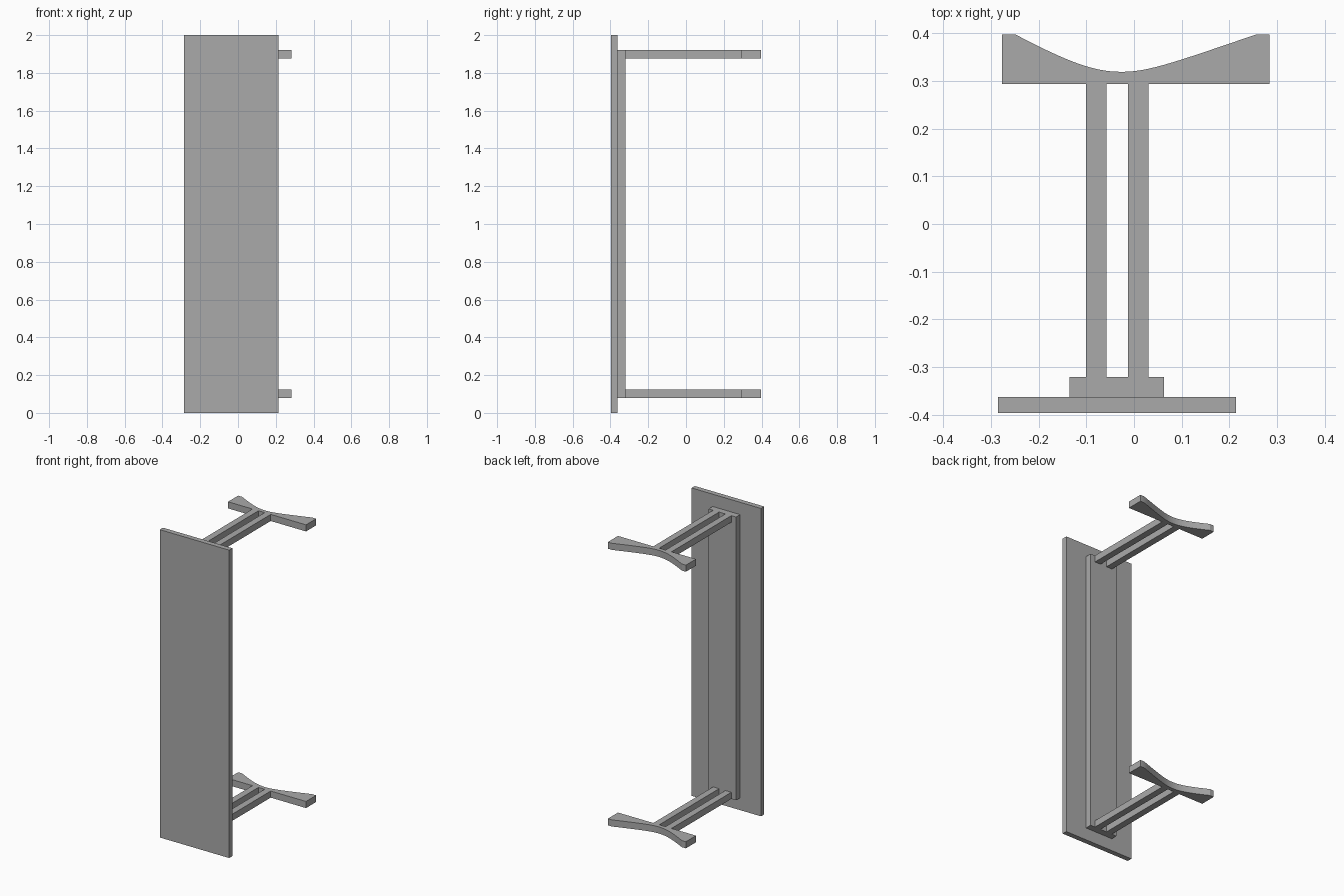
import bpy
import bmesh
import math
from mathutils import Vector
from mathutils.geometry import interpolate_bezier

cube = bpy.data.objects.get("Cube")
if cube:
    bpy.data.objects.remove(cube, do_unlink=True)

GREY = (0.4, 0.4, 0.4, 1.0)
grey = bpy.data.materials.new("plain_grey")
grey.use_nodes = True
grey.diffuse_color = GREY
grey.node_tree.nodes["Principled BSDF"].inputs["Base Color"].default_value = GREY


def extrude_profile(name, outline, z0, z1):
    """Extrude an xy outline from z0 up to z1."""
    bm = bmesh.new()
    face = bm.faces.new([bm.verts.new((x, y, z0)) for x, y in outline])
    result = bmesh.ops.extrude_face_region(bm, geom=[face])
    top = [v for v in result["geom"] if isinstance(v, bmesh.types.BMVert)]
    bmesh.ops.translate(bm, verts=top, vec=(0, 0, z1 - z0))
    bmesh.ops.recalc_face_normals(bm, faces=bm.faces)
    mesh = bpy.data.meshes.new(name)
    bm.to_mesh(mesh)
    bm.free()
    mesh.materials.append(grey)
    obj = bpy.data.objects.new(name, mesh)
    bpy.context.collection.objects.link(obj)
    return obj


def box(name, x0, x1, y0, y1, z0, z1):
    return extrude_profile(name, [(x0, y0), (x1, y0), (x1, y1), (x0, y1)], z0, z1)


def bezier(*points):
    a, b, c, d = (Vector((x, y, 0)) for x, y in points)
    return [(p.x, p.y) for p in interpolate_bezier(a, b, c, d, 14)]


# Seat board standing on its end, with the beam behind it
box("seat_board", -0.285, 0.214, -0.396, -0.363, 0, 2)
box("support_beam", -0.135, 0.063, -0.363, -0.321, 0.08, 1.92)

# Foot outline: straight against the posts, hollowed on the floor side
hollow = bezier((-0.248, 0.397), (-0.13, 0.335), (-0.08, 0.319), (-0.025, 0.319))
hollow += bezier((-0.025, 0.319), (0.03, 0.319), (0.085, 0.339), (0.255, 0.397))[1:]
foot_outline = [(0.284, 0.293), (-0.277, 0.293), (-0.277, 0.397)] + hollow + [(0.284, 0.397)]

# A pair of posts and a foot at each end
for end, z0 in (("lower", 0.08), ("upper", 1.877)):
    z1 = z0 + 0.043
    for side, x0 in (("right", -0.101), ("left", -0.013)):
        box(f"{end}_{side}_post", x0, x0 + 0.043, -0.321, 0.293, z0, z1)
    foot = extrude_profile(f"{end}_foot", foot_outline, z0, z1)
    bpy.ops.object.select_all(action="DESELECT")
    foot.select_set(True)
    bpy.context.view_layer.objects.active = foot
    bpy.ops.object.shade_smooth_by_angle(angle=math.radians(20))
